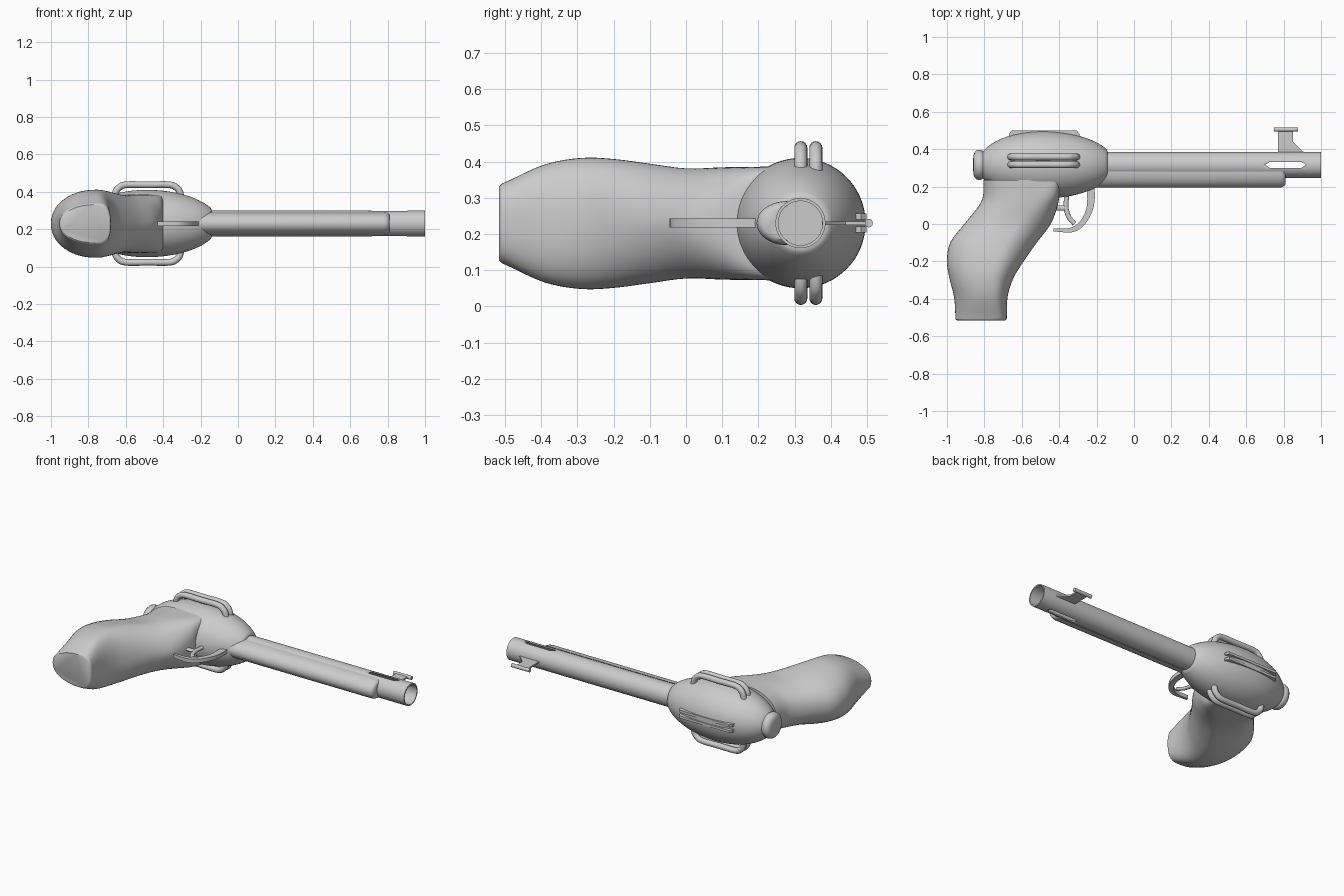
import bpy, bmesh, math
from mathutils import Vector

if "Cube" in bpy.data.objects:
    bpy.data.objects.remove(bpy.data.objects["Cube"])

AY, AZ = 0.316, 0.23          # barrel axis
TAU = 2 * math.pi

grey = bpy.data.materials.new("plain_grey")
grey.use_nodes = True
COLOUR = (0.6, 0.6, 0.6, 1)
grey.diffuse_color = COLOUR
grey.node_tree.nodes["Principled BSDF"].inputs["Base Color"].default_value = COLOUR


def finish(name, bm, angle=40):
    bmesh.ops.recalc_face_normals(bm, faces=bm.faces)
    mesh = bpy.data.meshes.new(name)
    bm.to_mesh(mesh)
    bm.free()
    mesh.materials.append(grey)
    obj = bpy.data.objects.new(name, mesh)
    bpy.context.collection.objects.link(obj)
    bpy.ops.object.select_all(action='DESELECT')
    obj.select_set(True)
    bpy.context.view_layer.objects.active = obj
    bpy.ops.object.shade_smooth_by_angle(angle=math.radians(angle))
    return obj


def loft(name, rings, angle=40):
    """Skin closed rings of points and cap both ends."""
    bm = bmesh.new()
    rows = [[bm.verts.new(p) for p in ring] for ring in rings]
    n = len(rows[0])
    for a, b in zip(rows, rows[1:]):
        for i in range(n):
            j = (i + 1) % n
            bm.faces.new((a[i], a[j], b[j], b[i]))
    bm.faces.new(rows[0])
    bm.faces.new(rows[-1])
    return finish(name, bm, angle)


def lathe(name, profile, n=64):
    return loft(name, [[(x, AY + r * math.cos(TAU * i / n), AZ + r * math.sin(TAU * i / n))
                        for i in range(n)] for x, r in profile])


def smooth(points, steps=5):
    """Catmull-Rom resampling of a list of tuples of any size."""
    p = [Vector(q) for q in points]
    p = [2 * p[0] - p[1]] + p + [2 * p[-1] - p[-2]]
    out = []
    for a, b, c, d in zip(p, p[1:], p[2:], p[3:]):
        for k in range(steps):
            t = k / steps
            out.append(b + (c - a) * t / 2 + (2 * a - 5 * b + 4 * c - d) * t * t / 2
                       + (3 * b - a - 3 * c + d) * t ** 3 / 2)
    return out + [p[-2]]


def tube(name, points, normal, r_side, r_normal, n=16):
    """Sweep an ellipse along a planar path; normal is the plane's normal."""
    path, nrm = smooth(points), Vector(normal)
    rings = []
    for i, p in enumerate(path):
        tangent = path[min(i + 1, len(path) - 1)] - path[max(i - 1, 0)]
        side = tangent.cross(nrm).normalized()
        rings.append([p + side * r_side * math.cos(TAU * k / n)
                      + nrm * r_normal * math.sin(TAU * k / n) for k in range(n)])
    return loft(name, rings)


def plate(name, outline, z, half):
    """Flat plate in the xy plane with thickness along z."""
    return loft(name, [[(x, y, z + s * half) for x, y in outline] for s in (-1, 1)], 30)


# Egg-shaped body, blunter at the rear, with a rounded front rim
body = []
for i in range(37):
    x = -0.825 + 0.675 * (1 - math.cos(math.pi * i / 36)) / 2
    reach = 0.348 if x < -0.49 else 0.388
    body.append((x, 0.18 * math.sqrt(1 - ((x + 0.49) / reach) ** 2)))
lathe("body", body + [(-0.145, 0.081), (-0.142, 0.076), (-0.141, 0.068)])

# Rear cap
lathe("rear_cap", [(-0.86, 0.02), (-0.859, 0.05), (-0.852, 0.068), (-0.842, 0.077),
                   (-0.832, 0.08), (-0.818, 0.08), (-0.812, 0.076), (-0.80, 0.07)])

# Hollow barrel with a sight slot through both sides
barrel = lathe("barrel", [(-0.12, 0.061), (0.69, 0.061), (0.93, 0.061), (1, 0.061),
                          (1, 0.069), (0.93, 0.069), (0.69, 0.069), (-0.17, 0.069)])
slot = plate("slot_cutter", [(0.70, AY), (0.725, AY + 0.016), (0.895, AY + 0.016),
                             (0.92, AY), (0.895, AY - 0.016), (0.725, AY - 0.016)], AZ, 0.2)
slot.hide_render = True
cut = barrel.modifiers.new("slot", 'BOOLEAN')
cut.object = slot
cut.solver = 'EXACT'
bpy.context.view_layer.objects.active = barrel
bpy.ops.object.modifier_apply(modifier="slot")
bpy.data.objects.remove(slot)


# Tube under the barrel, hugging its curve
def under_ring(x, s):
    low = [(x, 0.28 - 0.085 * s * math.sin(math.pi * i / 20), AZ + 0.061 * s * math.cos(math.pi * i / 20))
           for i in range(21)]
    zs = [0.061 * s * (-1 + 2 * i / 10) for i in range(1, 10)]
    return low + [(x, AY - math.sqrt(0.066 ** 2 - z * z), AZ + z) for z in zs]


loft("under_barrel_tube", [under_ring(x, s) for x, s in
                           [(-0.25, 1), (0.78, 1), (0.793, 0.97), (0.803, 0.9), (0.81, 0.77)]])

# Grip: y, rear x, front x, half width, front squareness, widest point from rear to front
GRIP = [(0.235, -0.805, -0.395, 0.157, 10, 0.52), (0.16, -0.806, -0.399, 0.156, 5.5, 0.54),
        (0.10, -0.828, -0.408, 0.155, 3, 0.57), (0, -0.907, -0.445, 0.152, 1.9, 0.62),
        (-0.10, -0.983, -0.52, 0.165, 1.8, 0.66), (-0.20, -1.0, -0.59, 0.178, 2, 0.66),
        (-0.29, -0.987, -0.645, 0.181, 2.2, 0.67), (-0.39, -0.962, -0.676, 0.163, 2.4, 0.7),
        (-0.49, -0.955, -0.68, 0.118, 2.6, 0.73), (-0.508, -0.954, -0.681, 0.11, 2.6, 0.73),
        (-0.516, -0.945, -0.69, 0.102, 2.6, 0.73)]


def grip_ring(y, rear, front, half, power, share, n=56):
    mid = rear + share * (front - rear)
    ring = []
    for i in range(n):
        c, s = math.cos(TAU * i / n), math.sin(TAU * i / n)
        e = 2 / (power if c > 0 else 2.2)
        reach = front - mid if c > 0 else mid - rear
        ring.append((mid + reach * math.copysign(abs(c) ** e, c), y,
                     AZ - 0.001 + half * math.copysign(abs(s) ** e, s)))
    return ring


loft("grip", [grip_ring(*row) for row in smooth(GRIP, 4)])

# Paired side handles on both flanks
for side, label in ((1, "upper"), (-1, "lower")):
    for k, y in enumerate((0.317, 0.3585)):
        arch = [(-0.662, 0.12), (-0.655, 0.165), (-0.638, 0.19), (-0.60, 0.207), (-0.48, 0.207),
                (-0.365, 0.207), (-0.327, 0.19), (-0.31, 0.165), (-0.303, 0.12)]
        tube(f"{label}_handle_{k + 1}", [(x, y, AZ + side * h) for x, h in arch], (0, 1, 0), 0.018, 0.018)

# Twin flat rails forming a sighting groove on the back of the body
for k, dz in enumerate((-0.018, 0.018)):
    plate(f"sighting_rail_{k + 1}", [(-0.67, 0.45), (-0.668, 0.483), (-0.655, 0.499),
                                     (-0.305, 0.499), (-0.292, 0.483), (-0.29, 0.45)], AZ + dz, 0.008)

# Front sight: thin post with a rounded crossbar
plate("sight_post", [(0.77, 0.375), (0.92, 0.375), (0.90, 0.39), (0.85, 0.44),
                     (0.85, 0.505), (0.77, 0.505)], AZ, 0.005)
tube("sight_bar", [(0.752, 0.505, AZ), (0.758, 0.505, AZ), (0.866, 0.505, AZ), (0.872, 0.505, AZ)],
     (0, 0, 1), 0.011, 0.012)

# Crescent trigger guard, thicker towards the barrel
outer = smooth([(-0.212, 0.22), (-0.21, 0.13), (-0.226, 0.06), (-0.27, -0.01), (-0.33, -0.044), (-0.43, -0.04)])
inner = smooth([(-0.43, -0.025), (-0.345, -0.022), (-0.295, 0.008), (-0.262, 0.06), (-0.25, 0.12), (-0.255, 0.22)])
plate("trigger_guard", outer + inner, AZ, 0.012)

# Trigger and its link
tube("trigger", [(-0.352, 0.2, AZ), (-0.362, 0.13, AZ), (-0.362, 0.08, AZ),
                 (-0.347, 0.035, AZ), (-0.318, 0.002, AZ)], (0, 0, 1), 0.013, 0.01)
tube("trigger_link", [(-0.44, 0.085, AZ), (-0.40, 0.085, AZ), (-0.358, 0.085, AZ)], (0, 0, 1), 0.014, 0.01)
